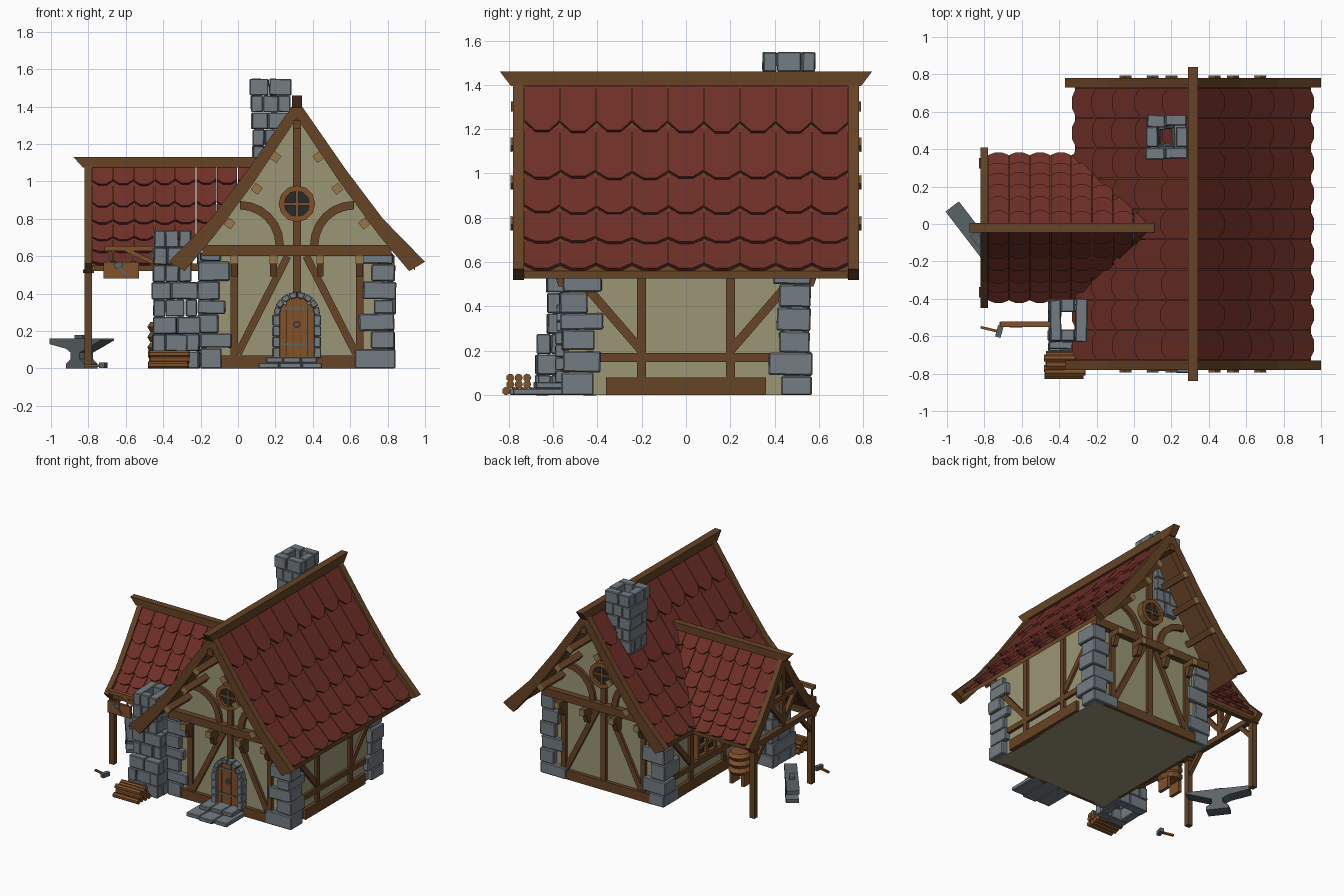
import bpy, bmesh, random
from math import sin, cos, pi, radians
from mathutils import Vector, Matrix

if "Cube" in bpy.data.objects:
    bpy.data.objects.remove(bpy.data.objects["Cube"])

random.seed(4)
R = random.uniform
CX = 0.315  # centre line of the main house


def mat(name, *srgb):
    m = bpy.data.materials.new(name)
    m.diffuse_color = [c ** 2.2 for c in srgb] + [1]
    m.use_nodes = True
    m.node_tree.nodes["Principled BSDF"].inputs["Base Color"].default_value = m.diffuse_color
    return m


WOOD = mat("wood", .40, .27, .165)
TAN = mat("cut_wood", .58, .47, .30)
PLANK = mat("plank", .50, .32, .18)
PLASTER = mat("plaster", .60, .585, .46)
STONE = mat("stone", .45, .485, .51)
TILE = mat("roof_tile", .43, .20, .17)
DARK = mat("dark_glass", .16, .18, .18)
IRON = mat("iron", .36, .39, .40)


class Part:
    """Collects simple solids into one named object."""
    def __init__(self, name, material, bevel=0):
        self.name, self.mat, self.bevel, self.bm = name, material, bevel, bmesh.new()

    def loft(self, a, b):
        va, vb = [[self.bm.verts.new(p) for p in q] for q in (a, b)]
        n = len(va)
        self.bm.faces.new(va)
        self.bm.faces.new(vb[::-1])
        for i in range(n):
            j = (i + 1) % n
            self.bm.faces.new((va[i], vb[i], vb[j], va[j]))

    def prism(self, pts, axis, lo, hi):
        f = {'x': lambda p, c: (c, p[0], p[1]), 'y': lambda p, c: (p[0], c, p[1]),
             'z': lambda p, c: (p[0], p[1], c)}[axis]
        self.loft([f(p, lo) for p in pts], [f(p, hi) for p in pts])

    def box(self, x0, x1, y0, y1, z0, z1, tilt=0):
        c = Vector((x0 + x1, y0 + y1, z0 + z1)) / 2
        m = Matrix.Translation(c)
        for ax in 'XYZ':
            m = m @ Matrix.Rotation(R(-tilt, tilt), 4, ax)
        bmesh.ops.create_cube(self.bm, size=1, matrix=m @ Matrix.Diagonal((x1 - x0, y1 - y0, z1 - z0, 1)))

    def beam(self, p, q, w, depth, n=(0, 1, 0)):
        p, q, n = Vector(p), Vector(q), Vector(n).normalized()
        s = (q - p).cross(n).normalized() * w / 2
        n = n * depth / 2
        ring = (s + n, s - n, -s - n, -s + n)
        self.loft([p + r for r in ring], [q + r for r in ring])

    def arc(self, cx, cz, r0, r1, a0, a1, n, y0, y1, gap=0):
        st = (a1 - a0) / n
        for i in range(n):
            a, b = radians(a0 + i * st + gap), radians(a0 + (i + 1) * st - gap)
            self.prism([(cx + r * cos(t), cz + r * sin(t)) for r, t in ((r0, a), (r1, a), (r1, b), (r0, b))],
                       'y', y0, y1)

    def cone(self, p, r0, r1, h, axis=None, n=8, sx=1, sy=1):
        m = Matrix.Translation(p) @ (Matrix.Rotation(pi / 2, 4, axis) if axis else Matrix()) @ Matrix.Diagonal((sx, sy, 1, 1))
        bmesh.ops.create_cone(self.bm, cap_ends=True, segments=n, radius1=r0, radius2=r1, depth=h, matrix=m)

    def done(self, matrix=None):
        bmesh.ops.recalc_face_normals(self.bm, faces=self.bm.faces)
        me = bpy.data.meshes.new(self.name)
        self.bm.to_mesh(me)
        me.materials.append(self.mat)
        ob = bpy.data.objects.new(self.name, me)
        bpy.context.collection.objects.link(ob)
        if matrix:
            ob.matrix_world = matrix
        if self.bevel:
            b = ob.modifiers.new("chamfer", 'BEVEL')
            b.width, b.segments = self.bevel, 1


# roof profiles: (distance from ridge, height), slightly flared at the eaves
MAIN = [(0, 1.40), (.26, 1.02), (.46, .755), (.63, .56)]
SIDE = [(0, 1.09), (.15, .855), (.28, .675), (.385, .55)]


def along(prof, t):
    t = max(0, min(1, t)) * (len(prof) - 1)
    i = min(int(t), len(prof) - 2)
    a, b = Vector(prof[i]), Vector(prof[i + 1])
    d = b - a
    return a.lerp(b, t - i), Vector((-d.y, d.x)).normalized()


def main_x(z):
    for (d0, z0), (d1, z1) in zip(MAIN, MAIN[1:]):
        if z >= z1:
            break
    return CX - d0 - (d1 - d0) * (z - z0) / (z1 - z0) + .02


def tiles(name, prof, rows, u0, u1, w, place):
    part = Part(name, TILE)
    for i in range(rows):
        t0, t1 = max(0, i / rows - .03), (i + 1) / rows
        k, c = 0, .2 / rows
        while u0 + k * w < u1 - .01:
            ua = u0 + k * w + .002
            ub = min(ua + w - .004, u1)
            k += 1
            e = t1 - (R(0, .012) if i < rows - 1 else 0)
            top, low = [], []
            for u, t in ((ua, t0), (ub, t0), (ub, e - c), (ub - .3 * w, e), (ua + .3 * w, e), (ua, e - c)):
                p, n = along(prof, t)
                n = n if n.y > 0 else -n
                lift = .004 + .018 * (t - t0) / (t1 - t0)
                top.append(place(u, *(p + n * lift)))
                low.append(place(u, *(p - n * .004)))
            if max(v[0] for v in top) - min(v[0] for v in top) > .002:
                part.loft(top, low)
    part.done()


# --- roofs -------------------------------------------------------------
for s, side in ((-1, "left"), (1, "right")):
    tiles(f"main_roof_tiles_{side}", MAIN, 5, -.73, .73, .1622, lambda u, d, z: (CX + s * d, u, z))
for s, side in ((-1, "front"), (1, "back")):
    tiles(f"forge_roof_tiles_{side}", SIDE, 6, -.78, .11, .111,
          lambda u, d, z: (min(u, main_x(z)), -.02 + s * d, z))

deck = Part("roof_boards", WOOD)
barge = Part("barge_boards", WOOD)
outer, inner = [(0, 1.44), (.26, 1.065), (.46, .80), (.685, .57)], [(.60, .52), (.44, .71), (.24, .98), (0, 1.34)]
s_out, s_in = [(0, 1.12), (.15, .895), (.29, .70), (.43, .56)], [(.38, .51), (.25, .645), (.13, .81), (0, 1.02)]
for s in (-1, 1):
    under = [(d, z - .035) for d, z in MAIN[::-1]]
    deck.prism([(CX + s * d, z) for d, z in MAIN + under], 'y', -.73, .73)
    under = [(d, z - .03) for d, z in SIDE[::-1]]
    deck.prism([(-.02 + s * d, z) for d, z in SIDE + under], 'x', -.78, -.25)
    for e in (-1, 1):
        barge.prism([(CX + s * d, z) for d, z in outer + inner], 'y', e * .73, e * .78)
    barge.prism([(-.02 + s * d, z) for d, z in s_out + s_in], 'x', -.82, -.78)
deck.done()
barge.done()
ridge = Part("ridge_beams", WOOD)
ridge.prism([(-.84, 1.46), (.84, 1.46), (.79, 1.395), (-.79, 1.395)], 'x', CX - .027, CX + .027)
ridge.prism([(-.88, 1.13), (.11, 1.13), (.08, 1.075), (-.83, 1.075)], 'y', -.045, .005)
ridge.done()

# --- walls and half timbering -------------------------------------------
walls = Part("plaster_walls", PLASTER)
walls.prism([(-.17, 0), (.80, 0), (.80, .67), (CX, 1.355), (-.17, .67)], 'y', -.53, .53)
walls.done()

frame = Part("timber_frame", WOOD)
ends = Part("timber_cut_ends", TAN)
for e in (-1, 1):
    a, b = e * .52, e * .552
    mid = e * .536
    frame.box(-.10, .73, a, b + e * .006, 0, .07)
    frame.box(-.19, .82, a, e * .575, .60, .66)
    frame.box(CX - .022, CX + .022, a, b, .07, 1.34)
    for s in (-1, 1):
        X = lambda d: CX + s * d
        frame.box(X(.335) - .02, X(.335) + .02, a, b, .07, .60)
        frame.beam((X(.315), mid, .08), (X(.05), mid, .60), .04, .028)
        frame.arc(X(.305), .66, .19, .235, 90 if s > 0 else 0, 180 if s > 0 else 90, 6, a, b)
        # joist ends with brackets
        for d in (.125, .335):
            x = X(d)
            frame.box(x - .02, x + .02, a, e * .63, .56, .605)
            frame.prism([(a, .49), (e * .575, .49), (e * .60, .56), (a, .56)], 'x', x - .018, x + .018)
            ends.box(x - .021, x + .021, e * .628, e * .633, .559, .606)
        # purlins
        for d, z in ((.115, 1.13), (.215, .96), (.36, .775)):
            n = (s * .8, 0, .6)
            frame.beam((X(d), e * .5, z), (X(d), e * .79, z), .045, .045, n)
            ends.beam((X(d), e * .788, z), (X(d), e * .793, z), .046, .046, n)
    frame.box(CX - .022, CX + .022, e * .5, e * .79, 1.28, 1.325)
for s in (-1, 1):
    a, b, mid = CX + s * .47, CX + s * .505, CX + s * .495
    frame.box(a, b + s * .005, -.36, .36, 0, .08)
    frame.box(a, b, -.45, .45, .15, .19)
    for y in (-.2, .2):
        frame.box(a, b, y - .02, y + .02, .08, .66)
        k = 1 if y > 0 else -1
        frame.beam((mid, k * .46, .50), (mid, k * .20, .20), .04, .018, (1, 0, 0))
frame.done()
ends.done()

# corner stones
quoins = Part("corner_stones", STONE, .006)
for sx in (-1, 1):
    for sy in (-1, 1):
        z, i = 0, 0
        while z < .58:
            h = min(R(.075, .12), .62 - z)
            big, small = R(.17, .22) - .08 * z, R(.10, .13)
            lx, ly = (big, small + .02) if (i + (sx > 0)) % 2 else (small, big)
            x, y = CX + sx * (.525 + R(-.012, .008)), sy * (.565 + R(-.012, .006))
            quoins.box(min(x, x - sx * lx), max(x, x - sx * lx), min(y, y - sy * ly), max(y, y - sy * ly),
                       z, z + h - .003, .025 if z else 0)
            z += h
            i += 1
quoins.done()

# --- windows and door ----------------------------------------------------
trim, glass = Part("window_frames", PLANK), Part("window_glass", DARK)
for e in (-1, 1):
    trim.arc(CX, .88, .068, .098, 0, 360, 12, e * .53, e * .58)
    glass.arc(CX, .88, 0.001, .07, 0, 360, 12, e * .53, e * .56)
    trim.box(CX - .008, CX + .008, e * .53, e * .572, .81, .95)
    trim.box(CX - .07, CX + .07, e * .53, e * .572, .872, .888)
glass.box(-.19, -.165, -.06, .14, .23, .45)
for y in (-.065, .04, .145):
    trim.box(-.21, -.17, y - .012, y + .012, .22, .46)
for z in (.225, .30, .38, .455):
    trim.box(-.212, -.17, -.075, .155, z - .011, z + .011)
trim.done()
glass.done()

door = Part("door", PLANK)
for k in range(5):
    x = CX - .08 + k * .04
    door.box(x - .019, x + .019, -.56, -.53, .05, .29 + .09 * (1 - ((x - CX) / .1) ** 2) ** .5)
door.done()
fit = Part("door_fittings", IRON)
for z in (.13, .32):
    fit.box(CX - .085, CX + .06, -.565, -.55, z - .007, z + .007)
fit.arc(CX, .235, .012, .02, 0, 360, 8, -.572, -.558)
fit.done()
arch = Part("door_stones", STONE, .004)
arch.arc(CX, .285, .092, .125, 0, 180, 8, -.585, -.53, 1)
for s in (-1, 1):
    for k in range(4):
        x = CX + s * .11
        arch.box(x - .019, x + .019, -.59, -.53, .055 + k * .058, .111 + k * .058, .03)
arch.done()
steps = Part("door_steps", STONE, .005)
for x0, x1 in ((.11, .22), (.223, .34), (.343, .45)):
    steps.box(x0, x1, -.80 + R(0, .02), -.53, 0, .03)
    steps.box(x0 * .8 + .063, x1 * .8 + .063, -.69 + R(0, .015), -.53, .03, .06)
steps.done()


# --- chimney and forge stack ----------------------------------------------
def course(part, x0, x1, y0, y1, z0, z1, t, flip):
    j = lambda: R(-.007, .007)
    g = .002
    if flip:
        for a, b in ((x0, x0 + t), (x1 - t, x1)):
            part.box(a + j(), b, y0 + j(), y1 + j(), z0, z1 - g, .02)
        for a, b in ((y0, y0 + t), (y1 - t, y1)):
            part.box(x0 + t + g, x1 - t - g, a + j(), b, z0, z1 - g, .02)
    else:
        for a, b in ((y0, y0 + t), (y1 - t, y1)):
            m = (x0 + x1) / 2 + R(-.03, .03)
            part.box(x0 + j(), m - g, a + j(), b, z0, z1 - g, .02)
            part.box(m + g, x1 + j(), a + j(), b, z0, z1 - g, .02)
        for a, b in ((x0, x0 + t), (x1 - t, x1)):
            part.box(a, b, y0 + t + g, y1 - t - g, z0, z1 - g, .02)


chimney = Part("roof_chimney", STONE, .005)
for i in range(7):
    g = .012 * max(0, i - 3)
    course(chimney, .08 - g * .4, .265 + g * .6, .365 - g * .5, .565 + g * .5,
           .92 + i * .09, 1.01 + i * .09, .062, i % 2)
chimney.done()
forge = Part("forge_stack", STONE, .005)
for i in range(8):
    z = i * .0925
    course(forge, -.455, -.205 if z < .25 else -.22 if z < .45 else -.25,
           -.675 if z < .25 else -.63, -.40, z, z + .0925, .065, i % 2)
forge.done()

# --- forge canopy frame ------------------------------------------------------
canopy = Part("canopy_frame", WOOD)
for y in (-.365, .325):
    k = 1 if y > 0 else -1
    canopy.box(-.82, -.78, y - .02, y + .02, 0, .56)
    canopy.box(-.83, -.77, y - .027, y + .027, .51, .53)
    canopy.box(-.82, -.17, y - .018, y + .018, .52, .56)
    canopy.beam((-.80, y, .40), (-.80, y - k * .13, .54), .03, .03, (1, 0, 0))
    canopy.beam((-.80, -.02, .60), (-.80, -.02 + k * .17, .80), .03, .03, (1, 0, 0))
canopy.box(-.82, -.78, -.40, .36, .53, .57)
canopy.box(-.815, -.785, -.04, 0, .57, 1.07)
canopy.box(-.82, -.785, -.17, .13, .78, .815)
canopy.done()

# --- hanging sign ------------------------------------------------------------
sign = Part("hanging_sign", PLANK)
sign.box(-.72, -.53, -.545, -.525, .48, .57)
sign.box(-.715, -.44, -.55, -.52, .628, .655)
sign.beam((-.60, -.535, .635), (-.45, -.535, .565), .022, .022)
sign.done()
tool = Part("sign_hammer_and_hooks", IRON)
tool.beam((-.66, -.548, .545), (-.62, -.548, .56), .03, .012)
tool.beam((-.645, -.548, .55), (-.60, -.548, .50), .012, .01)
for x in (-.69, -.56):
    tool.box(x - .005, x + .005, -.54, -.53, .565, .635)
tool.done()

# --- yard items -----------------------------------------------------------------
logs = Part("log_pile", PLANK)
for row, n in enumerate((4, 3, 3)):
    for k in range(n):
        logs.cone((-.37 + R(-.008, .008), -.755 + (k - (n - 1) / 2) * .038, .018 + row * .03), .019, .019, .21, 'Y', 7)
logs.done()

anvil = Part("anvil", IRON)
anvil.prism([(-.08, 0), (.08, 0), (.08, .025), (.04, .05), (.04, .085), (.10, .105), (.225, .15), (.225, .16),
             (-.225, .16), (-.225, .13), (-.08, .105), (-.04, .085), (-.04, .05), (-.08, .025)], 'y', -.045, .045)
anvil.box(-.04, .03, -.02, .02, .16, .178)
anvil.done(Matrix.Translation((-.835, -.085, 0)) @ Matrix.Rotation(radians(-52.5), 4, 'Z'))

handle = Part("hammer_handle", PLANK)
handle.beam((-.82, -.552, .015), (-.71, -.578, .015), .014, .014, (0, 0, 1))
handle.done()
head = Part("hammer_head", IRON)
head.beam((-.728, -.605, .016), (-.712, -.545, .016), .03, .03, (0, 0, 1))
head.done()

bellows = Part("bellows", PLANK)
for k in range(3):
    z = .085 + k * .055
    bellows.cone((-.40, -.09, z + .0135), .068, .085, .027, n=12, sy=1.15)
    bellows.cone((-.40, -.09, z + .0405), .085, .068, .027, n=12, sy=1.15)
bellows.beam((-.39, -.16, .17), (-.37, -.42, .17), .035, .03, (0, 0, 1))
for x in (-.45, -.35):
    bellows.box(x - .012, x + .012, -.14, -.04, 0, .09)
bellows.done()
